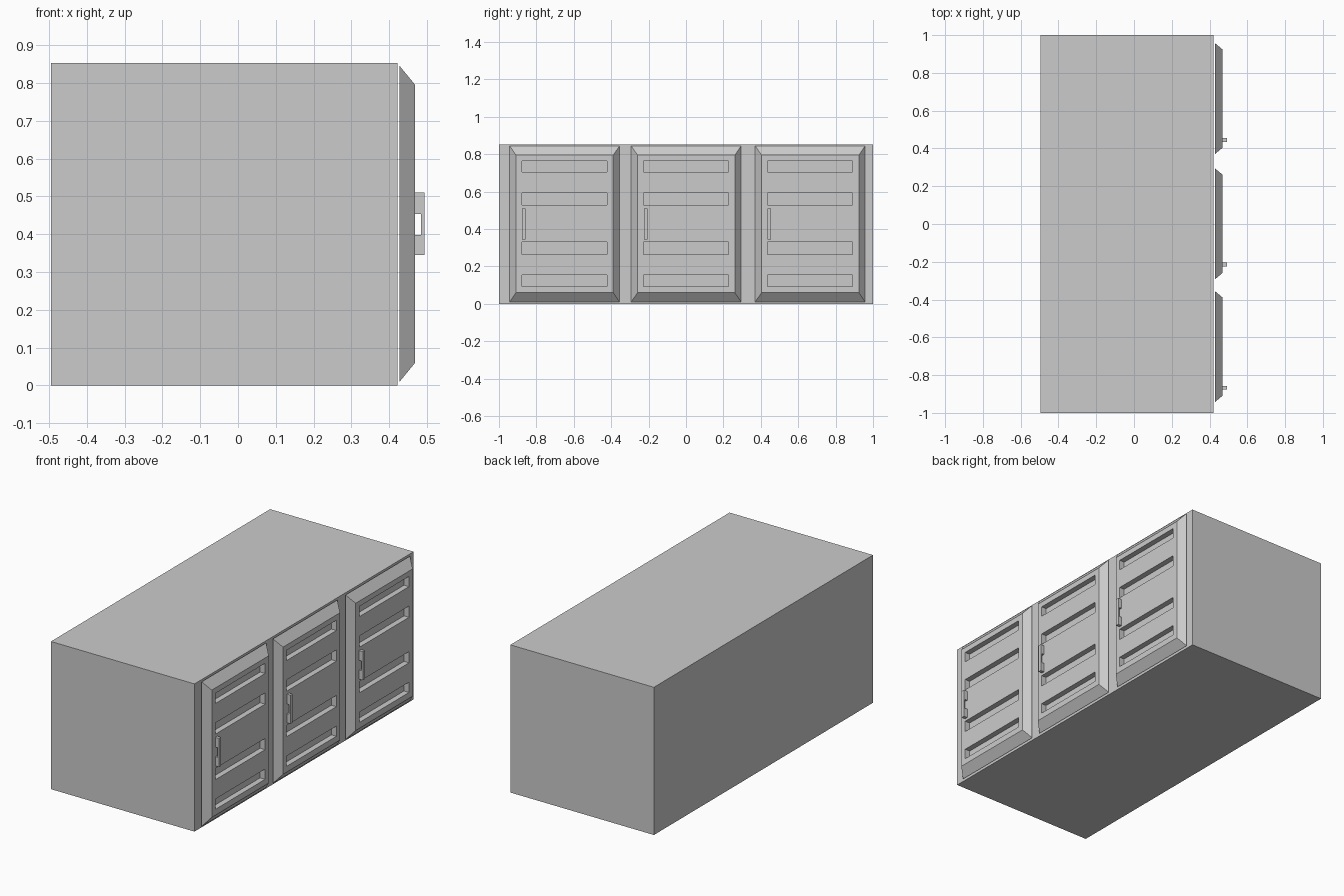
import bpy, bmesh

if "Cube" in bpy.data.objects:
    bpy.data.objects.remove(bpy.data.objects["Cube"])

BACK_X, FRONT_X = 0.428, 0.469       # door back and front planes
MID_Z = 0.4275                       # door centre height
BACK = (0.294, 0.4175)               # half width / half height at the back
FRONT = (0.26, 0.3675)               # half width / half height at the front
SLOT_W, SLOT_DEPTH = 0.227, 0.032
SLOTS = [(0.094, 0.153), (0.265, 0.33), (0.528, 0.593), (0.705, 0.764)]


def finish(bm, name):
    bmesh.ops.recalc_face_normals(bm, faces=bm.faces)
    mesh = bpy.data.meshes.new(name)
    bm.to_mesh(mesh)
    bm.free()
    obj = bpy.data.objects.new(name, mesh)
    bpy.context.collection.objects.link(obj)
    return obj


def make_body():
    bm = bmesh.new()
    bmesh.ops.create_cube(bm, size=1)
    for v in bm.verts:
        v.co.x = v.co.x * 0.917 - 0.0365
        v.co.y *= 2
        v.co.z = (v.co.z + 0.5) * 0.853
    finish(bm, "cabinet_body")


def make_door(name, yc):
    bm = bmesh.new()
    # front panel as a grid, with the slot cells pushed inward
    ys = [-FRONT[0], -SLOT_W, SLOT_W, FRONT[0]]
    zs = [MID_Z - FRONT[1], *[z for s in SLOTS for z in s], MID_Z + FRONT[1]]
    grid = [[bm.verts.new((FRONT_X, yc + y, z)) for y in ys] for z in zs]
    slots = []
    for r in range(len(zs) - 1):
        for c in range(3):
            f = bm.faces.new((grid[r][c], grid[r][c + 1],
                              grid[r + 1][c + 1], grid[r + 1][c]))
            if c == 1 and r % 2 == 1:
                slots.append(f)
    rim = [e for e in bm.edges if e.is_boundary]
    # sloping sides and flat back
    ext = bmesh.ops.extrude_edge_only(bm, edges=rim)["geom"]
    for v in (g for g in ext if isinstance(g, bmesh.types.BMVert)):
        v.co.x = BACK_X
        v.co.y = yc + (v.co.y - yc) * BACK[0] / FRONT[0]
        v.co.z = MID_Z + (v.co.z - MID_Z) * BACK[1] / FRONT[1]
    bmesh.ops.holes_fill(bm, edges=[e for e in bm.edges if e.is_boundary], sides=0)
    bmesh.ops.recalc_face_normals(bm, faces=bm.faces)
    # recessed slots
    for f in slots:
        res = bmesh.ops.extrude_discrete_faces(bm, faces=[f])["faces"]
        bmesh.ops.translate(bm, verts=res[0].verts, vec=(-SLOT_DEPTH, 0, 0))
    bmesh.ops.remove_doubles(bm, verts=bm.verts, dist=1e-5)
    finish(bm, name)


def make_handle(name, y0):
    # C-shaped pull, extruded across its width
    prof = [(0.469, 0.345), (0.493, 0.345), (0.493, 0.51), (0.469, 0.51),
            (0.469, 0.454), (0.484, 0.454), (0.484, 0.398), (0.469, 0.398)]
    bm = bmesh.new()
    face = bm.faces.new([bm.verts.new((x, y0, z)) for x, z in prof])
    ext = bmesh.ops.extrude_face_region(bm, geom=[face])["geom"]
    bmesh.ops.translate(bm, vec=(0, 0.019, 0),
                        verts=[g for g in ext if isinstance(g, bmesh.types.BMVert)])
    if face.is_valid and not any(len(e.link_faces) < 2 for e in bm.edges):
        pass
    else:
        bmesh.ops.holes_fill(bm, edges=[e for e in bm.edges if e.is_boundary], sides=0)
    finish(bm, name)


make_body()
for i, (yc, hy) in enumerate([(-0.649, -0.877), (0.001, -0.224), (0.664, 0.435)], 1):
    make_door(f"door_{i}", yc)
    make_handle(f"door_handle_{i}", hy)
